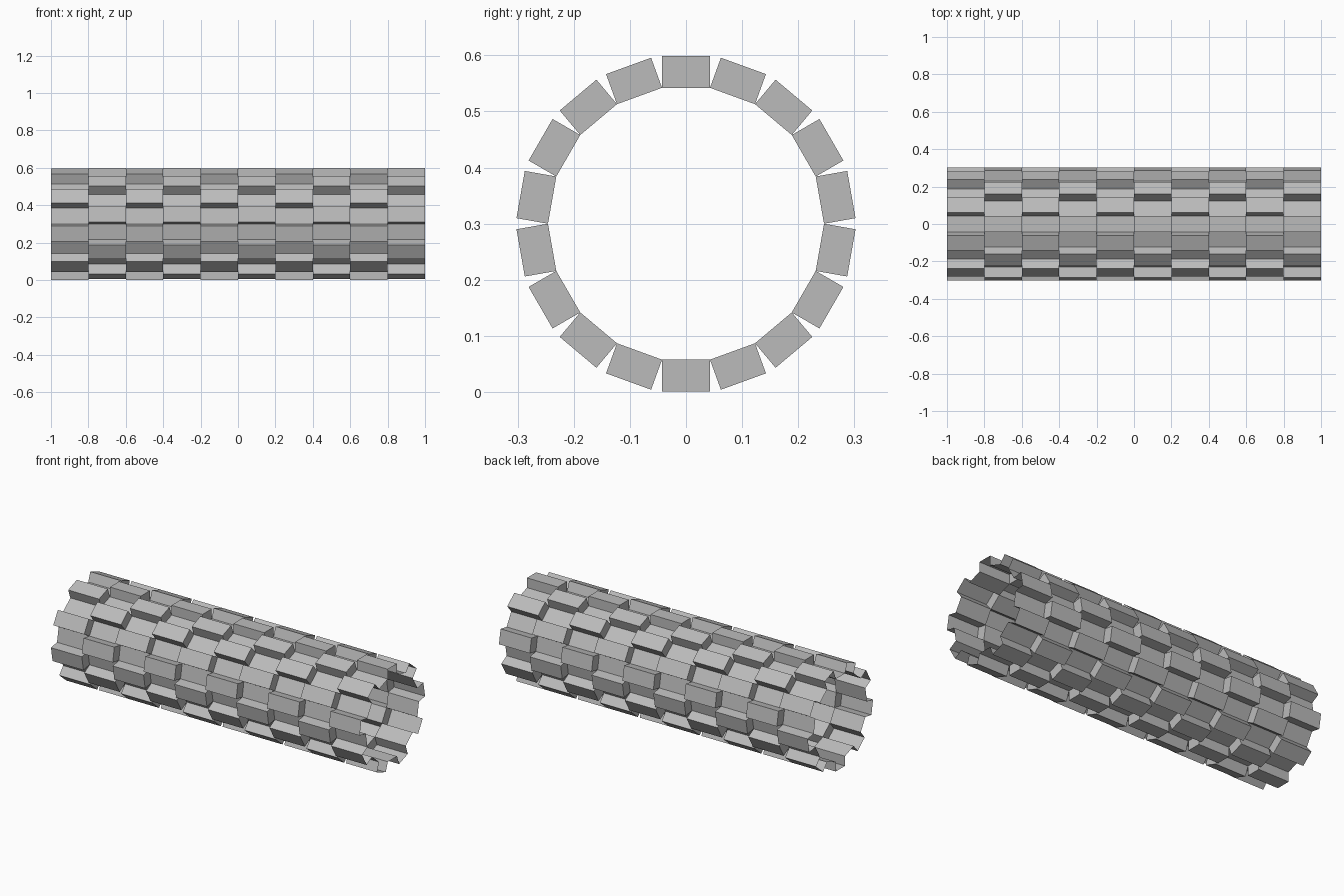
import bpy, bmesh, math
from mathutils import Vector

SIDES, COLUMNS = 18, 10
LENGTH, RADIUS, HEIGHT, CENTRE_Z = 2.0, 0.246, 0.057, 0.3

cube = bpy.data.objects.get("Cube")
if cube:
    bpy.data.objects.remove(cube)

grey = bpy.data.materials.new("plain grey")
grey.use_nodes = True
colour = (0.5, 0.5, 0.5, 1)
grey.diffuse_color = colour
grey.node_tree.nodes["Principled BSDF"].inputs["Base Color"].default_value = colour

# Open tube wall as a grid of rings, with a flat side on top
bm = bmesh.new()
step = 2 * math.pi / SIDES
rings = []
for c in range(COLUMNS + 1):
    x = -LENGTH / 2 + c * LENGTH / COLUMNS
    rings.append([bm.verts.new((x, RADIUS * math.sin((k - 0.5) * step),
                                CENTRE_Z + RADIUS * math.cos((k - 0.5) * step)))
                  for k in range(SIDES)])

blocks = []
for c in range(COLUMNS):
    for k in range(SIDES):
        n = (k + 1) % SIDES
        face = bm.faces.new((rings[c][k], rings[c + 1][k], rings[c + 1][n], rings[c][n]))
        face.normal_update()
        if face.normal.dot(face.calc_center_median() - Vector((0, 0, CENTRE_Z))) < 0:
            face.normal_flip()
        if (c + k) % 2:
            blocks.append(face)

# Raise every second cell straight out into a block
raised = bmesh.ops.extrude_discrete_faces(bm, faces=blocks)["faces"]
for face in raised:
    face.normal_update()
    bmesh.ops.translate(bm, verts=face.verts, vec=face.normal * HEIGHT)

# Leave both tube ends open
ends = [f for f in bm.faces
        if all(abs(abs(v.co.x) - LENGTH / 2) < 1e-4 for v in f.verts)]
bmesh.ops.delete(bm, geom=ends, context='FACES')
bmesh.ops.remove_doubles(bm, verts=bm.verts, dist=1e-4)

mesh = bpy.data.meshes.new("studded_tube")
bm.to_mesh(mesh)
bm.free()
mesh.materials.append(grey)
tube = bpy.data.objects.new("studded_tube", mesh)
bpy.context.collection.objects.link(tube)
